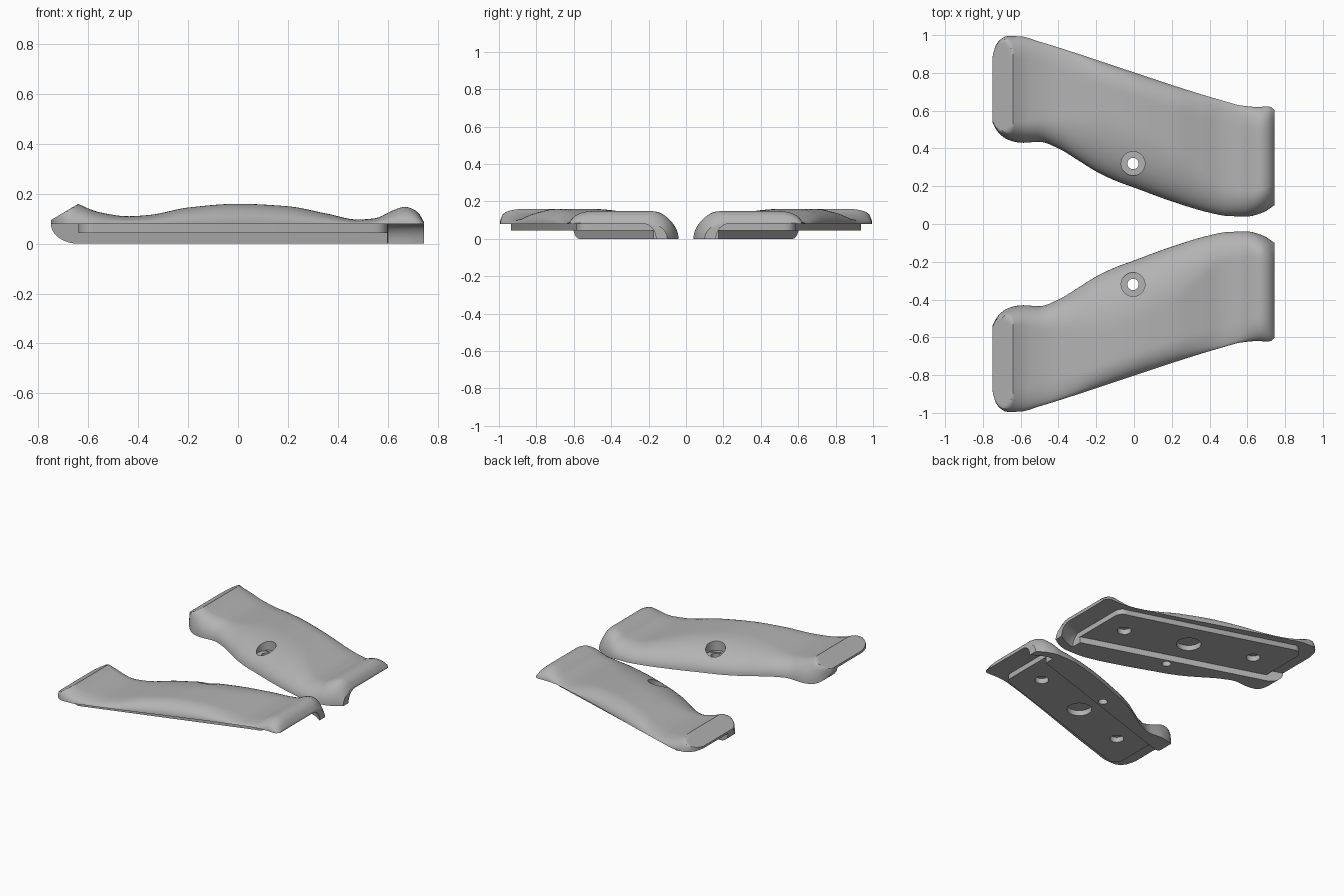
import bpy, bmesh, math

if "Cube" in bpy.data.objects:
    bpy.data.objects.remove(bpy.data.objects["Cube"])

grey = bpy.data.materials.new("grip_grey")
grey.use_nodes = True
grey.diffuse_color = (0.45, 0.45, 0.45, 1)
grey.node_tree.nodes["Principled BSDF"].inputs["Base Color"].default_value = (0.45, 0.45, 0.45, 1)

# Profiles along the length: plan edges and crown height
OUTER = [(-.75, .88), (-.735, .94), (-.71, .975), (-.67, .995), (-.6, .993), (-.5, .965),
         (.48, .65), (.57, .627), (.65, .62), (.72, .622), (.745, .6)]
INNER = [(-.75, .54), (-.72, .485), (-.66, .443), (-.59, .43), (-.5, .435), (-.4, .40), (-.3, .34),
         (-.2, .278), (-.1, .23), (0, .193), (.2, .12), (.4, .06), (.5, .042), (.6, .04), (.68, .06), (.745, .1)]
CROWN = [(-.75, .25), (-.64, .16), (-.55, .125), (-.44, .11), (-.35, .116), (-.2, .145), (0, .16),
         (.2, .15), (.35, .122), (.48, .097), (.55, .102), (.62, .133), (.67, .148), (.72, .128), (.745, .088)]
ROLL = [(-.75, .1), (-.5, .12), (-.1, .33), (.2, .3), (.5, .15), (.745, .12)]
FLOOR = .08


def curve(pts, x):
    """Smooth interpolation with limited slopes."""
    x = min(max(x, pts[0][0]), pts[-1][0])
    d = [(q[1] - p[1]) / (q[0] - p[0]) for p, q in zip(pts, pts[1:])]
    m = [d[0]] + [2 * a * b / (a + b) if a * b > 0 else 0 for a, b in zip(d, d[1:])] + [d[-1]]
    for i in range(len(d)):
        if x <= pts[i + 1][0]:
            break
    h = pts[i + 1][0] - pts[i][0]
    t = (x - pts[i][0]) / h
    s = t * t * (3 - 2 * t)
    return (pts[i][1] * (1 - s) + pts[i + 1][1] * s
            + h * (m[i] * t * (1 - t) ** 2 - m[i + 1] * t * t * (1 - t)))


def lip_line(x):
    return .365 - .32 * x


def section(x):
    """Closed cross-section: rounded top, hooked lip on the inner edge."""
    yo, yi, top = curve(OUTER, x), curve(INNER, x), curve(CROWN, x)
    bevel = .095 + (x + .75) * .59
    roll = curve(ROLL, x)
    low = 0
    if x < -.64:
        k = (-.64 - x) / .11
        low = .078 * (1 - math.sqrt(max(0, 1 - k * k)))
    ring = []
    for i in range(11):
        a = i / 10 * math.pi / 2
        ring.append((yo - .12 * (1 - math.cos(a)), FLOOR + (top - FLOOR) * math.sin(a)))
    for i in range(1, 6):
        ring.append((yo - .12 + (yi + roll - yo + .12) * i / 6, top))
    for i in range(15):
        a = (1 - i / 14) * math.pi / 2
        ring.append((yi + roll * (1 - math.cos(a)), low + (top - low) * math.sin(a)))
    start, end = (lip_line(x),) * 2 if x < .6 else (yi + .06, yi + .13)
    for i in range(7):
        a = i / 6 * math.pi / 2
        ring.append((start + (end - start) * (1 - math.cos(a)), low + (FLOOR - low) * math.sin(a)))
    return [(x, y, min(z, bevel)) for y, z in ring]


def finish(bm, name, side):
    """Turn a bmesh into a named object, mirrored for the front piece."""
    for v in bm.verts:
        v.co.y *= side
    bmesh.ops.recalc_face_normals(bm, faces=bm.faces)
    mesh = bpy.data.meshes.new(name)
    bm.to_mesh(mesh)
    bm.free()
    mesh.materials.append(grey)
    ob = bpy.data.objects.new(name, mesh)
    bpy.context.collection.objects.link(ob)
    return ob


def drill(ob, side, holes):
    """Cut round holes given as x, y, radius, bottom, top."""
    for x, y, r, z0, z1 in holes:
        bpy.ops.mesh.primitive_cylinder_add(vertices=40, radius=r, depth=z1 - z0,
                                            location=(x, y * side, (z0 + z1) / 2))
        cutter = bpy.context.object
        cutter.hide_render = True
        mod = ob.modifiers.new("hole", 'BOOLEAN')
        mod.operation, mod.solver, mod.object = 'DIFFERENCE', 'EXACT', cutter
        bpy.context.view_layer.objects.active = ob
        bpy.ops.object.modifier_apply(modifier=mod.name)
        bpy.data.objects.remove(cutter)


def smooth(ob):
    bpy.ops.object.select_all(action='DESELECT')
    ob.select_set(True)
    bpy.context.view_layer.objects.active = ob
    bpy.ops.object.shade_smooth_by_angle(angle=math.radians(32))


def grip_body(name, side):
    stations = sorted([-.75 + 1.495 * i / 90 for i in range(91)]
                      + [-.748, -.743, -.64, .599, .601, .741])
    bm = bmesh.new()
    rings = [[bm.verts.new(p) for p in section(x)] for x in stations]
    n = len(rings[0])
    for a, b in zip(rings, rings[1:]):
        for i in range(n):
            bm.faces.new((a[i], a[(i + 1) % n], b[(i + 1) % n], b[i]))
    bm.faces.new(rings[0])
    bm.faces.new(rings[-1][::-1])
    ob = finish(bm, name, side)
    # Counterbored screw hole
    drill(ob, side, [(-.005, .32, .063, .075, .3), (-.005, .32, .03, -.1, .2)])
    smooth(ob)


def backing_plate(name, side):
    bm = bmesh.new()
    x0, x1, r = -.64, .6, .06
    edge = [(x0, lip_line(x0) - .01), (x1, lip_line(x1) - .01)]
    for cx, start in ((x1 - r, 0), (x0 + r, 90)):
        cy = .755 - .312 * cx - r
        for i in range(7):
            a = math.radians(start + 15 * i)
            edge.append((cx + r * math.cos(a), cy + r * math.sin(a)))
    face = bm.faces.new([bm.verts.new((x, y, .043)) for x, y in edge])
    up = bmesh.ops.extrude_face_region(bm, geom=[face])
    for v in up["geom"]:
        if isinstance(v, bmesh.types.BMVert):
            v.co.z = FLOOR + .001
    ob = finish(bm, name, side)
    # Three pockets on the underside
    drill(ob, side, [(0, .55, .08, 0, .2), (.43, .415, .045, 0, .2), (-.43, .685, .045, 0, .2)])
    smooth(ob)


for label, side in (("back", 1), ("front", -1)):
    grip_body(label + "_grip_body", side)
    backing_plate(label + "_backing_plate", side)
